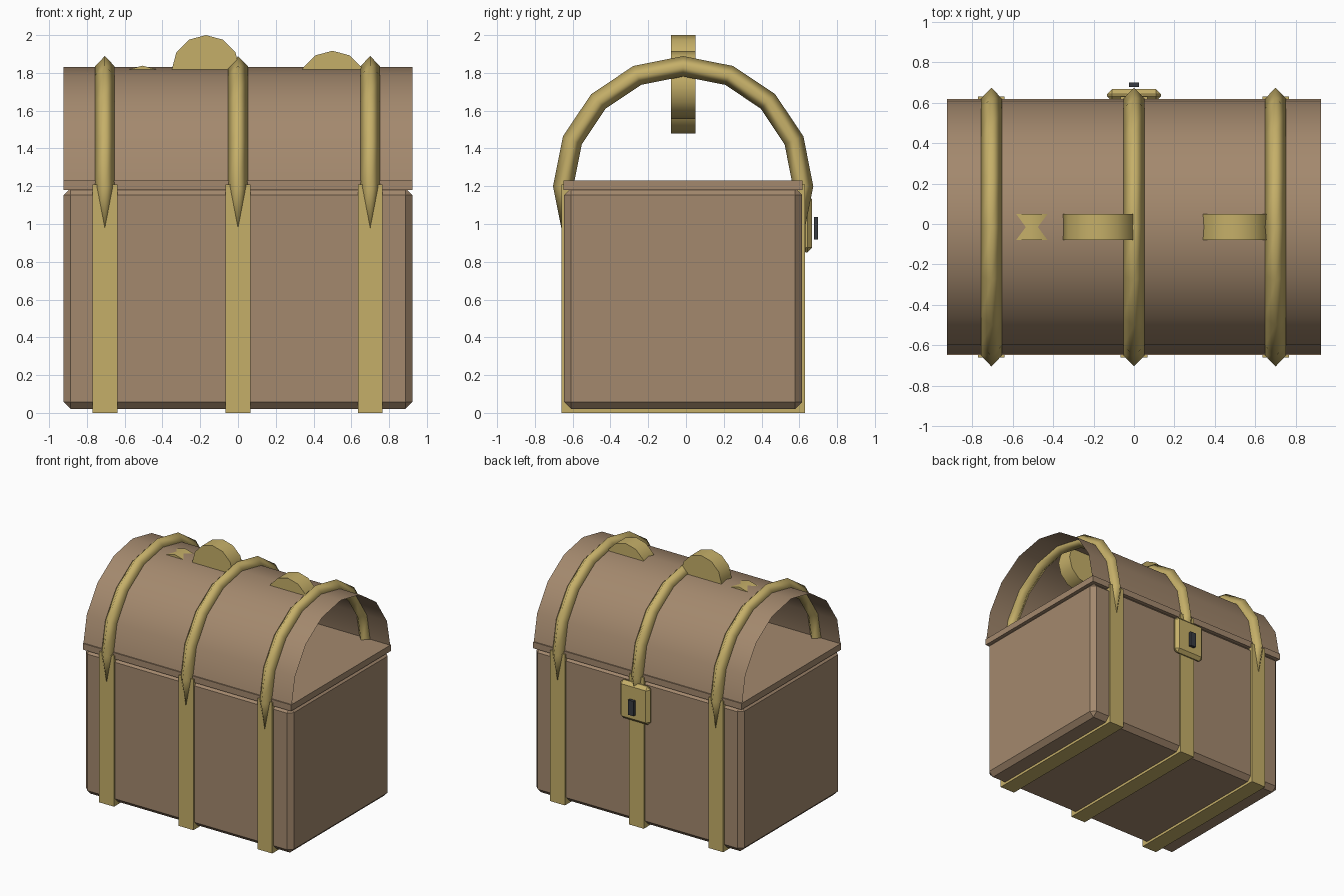
import bpy, math

if "Cube" in bpy.data.objects:
    bpy.data.objects.remove(bpy.data.objects["Cube"])

CY = -0.015          # depth centre of the chest body
ARCH_Z = 1.20        # centre height of the lid arch
STRAPS = {"left": -0.705, "middle": 0.0, "right": 0.70}


def material(name, rgb):
    m = bpy.data.materials.new(name)
    m.diffuse_color = (*rgb, 1)
    m.use_nodes = True
    m.node_tree.nodes["Principled BSDF"].inputs["Base Color"].default_value = m.diffuse_color
    return m


WOOD = material("wood", (0.37, 0.25, 0.155))
GOLD = material("brass", (0.56, 0.43, 0.14))
DARK = material("dark_metal", (0.04, 0.045, 0.055))


def finish(ob, name, mat, angle=None):
    ob.name = name
    ob.data.materials.append(mat)
    if angle is not None:
        bpy.ops.object.select_all(action='DESELECT')
        ob.select_set(True)
        bpy.context.view_layer.objects.active = ob
        bpy.ops.object.shade_smooth_by_angle(angle=math.radians(angle))
    return ob


def box(name, x, y, z, mat, bevel=0):
    """Box from (min, max) ranges with an optional chamfer."""
    bpy.ops.mesh.primitive_cube_add(size=1, location=[sum(r) / 2 for r in (x, y, z)])
    ob = bpy.context.object
    ob.scale = [r[1] - r[0] for r in (x, y, z)]
    bpy.ops.object.transform_apply(location=False, rotation=False, scale=True)
    if bevel:
        mod = ob.modifiers.new("chamfer", 'BEVEL')
        mod.width, mod.segments = bevel, 1
    return finish(ob, name, mat)


def mesh(name, verts, faces, mat, angle):
    me = bpy.data.meshes.new(name)
    me.from_pydata(verts, [], faces)
    ob = bpy.data.objects.new(name, me)
    bpy.context.collection.objects.link(ob)
    return finish(ob, name, mat, angle)


def arch_point(x, radius, step):
    a = step * math.pi / 8
    return (x, CY - radius * math.cos(a), ARCH_Z + radius * math.sin(a))


# Chest body and the flat rim that closes it
box("chest_body", (-0.923, 0.923), (CY - 0.63, CY + 0.63), (0.02, 1.19), WOOD, 0.037)
box("lid_rim", (-0.925, 0.925), (CY - 0.633, CY + 0.633), (1.18, 1.23), WOOD)

# Open-ended arched lid
lid_verts = [arch_point(x, 0.63, i) for i in range(9) for x in (-0.925, 0.925)]
lid_faces = [(2 * i, 2 * i + 1, 2 * i + 3, 2 * i + 2) for i in range(8)]
mesh("arched_lid", lid_verts, lid_faces, WOOD, 30)

# Body straps and the diamond-section hoops over the lid
for side, x in STRAPS.items():
    box(side + "_body_strap", (x - 0.066, x + 0.066), (CY - 0.645, CY + 0.645),
        (0, 1.21), GOLD)
    section = [(0, 0.054), (0.052, 0), (0, -0.054), (-0.052, 0)]
    verts = [arch_point(x + dx, 0.635 + dr, i) for i in range(-1, 10) for dx, dr in section]
    faces = [(4 * i + j, 4 * i + (j + 1) % 4, 4 * i + 4 + (j + 1) % 4, 4 * i + 4 + j)
             for i in range(10) for j in range(4)]
    faces += [(3, 2, 1, 0), (40, 41, 42, 43)]
    mesh(side + "_lid_hoop", verts, faces, GOLD, 180)

# Brass discs poking through the top of the lid
for n, (x, z) in enumerate([(-0.17, 1.82), (0.50, 1.737), (-0.505, 1.658)], 1):
    bpy.ops.mesh.primitive_cylinder_add(vertices=12, radius=0.18, depth=0.13,
                                        location=(x, CY, z), rotation=(math.pi / 2, 0, 0))
    finish(bpy.context.object, f"lid_disc_{n}", GOLD, 40)

# Latch plate and keyhole on the back face
box("latch_plate", (-0.133, 0.133), (0.607, 0.667), (0.85, 1.157), GOLD, 0.025)
box("keyhole", (-0.025, 0.025), (0.677, 0.70), (0.918, 1.037), DARK)
